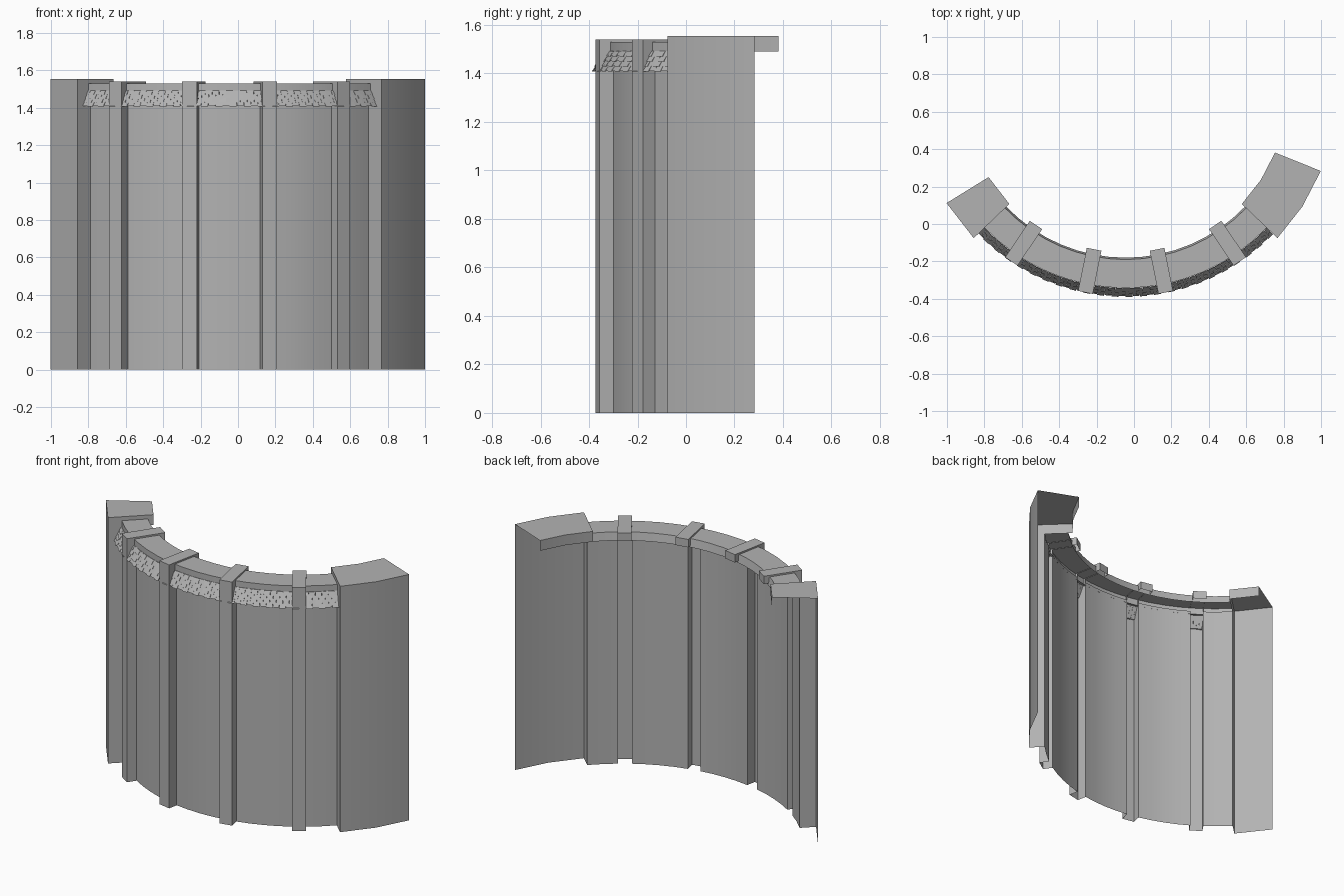
import bpy
from math import sin, cos, radians

if "Cube" in bpy.data.objects:
    bpy.data.objects.remove(bpy.data.objects["Cube"])

CX, CY = -0.045, 0.703      # centre of the curved wall in plan
R_WALL = 1.03
STEP = 11.36                # angular module in degrees
END = 46.2                  # angle where the end blocks begin

stone = bpy.data.materials.new("grey_stone")
stone.diffuse_color = (0.45, 0.45, 0.45, 1)
stone.use_nodes = True
stone.node_tree.nodes["Principled BSDF"].inputs["Base Color"].default_value = stone.diffuse_color


def pt(a, r, z, side=0.0):
    """Point at angle a (degrees from the front), radius r, shifted sideways."""
    a = radians(a)
    return (CX + r * sin(a) + side * cos(a), CY - r * cos(a) + side * sin(a), z)


def make(name, verts, faces, smooth=True):
    me = bpy.data.meshes.new(name)
    me.from_pydata(verts, [], faces)
    me.materials.append(stone)
    if smooth:
        me.shade_smooth()
        me.set_sharp_from_angle(angle=radians(30))
    me.update()
    ob = bpy.data.objects.new(name, me)
    bpy.context.collection.objects.link(ob)
    return ob


def skin(name, stations, profile, start_cap=None, end_cap=None):
    """Sweep an open (r, z) profile through (angle, side) stations, with optional end caps."""
    n = len(profile)
    verts = [pt(a, r, z, s) for a, s in stations for r, z in profile]
    faces = [(i * n + j, (i + 1) * n + j, (i + 1) * n + j + 1, i * n + j + 1)
             for i in range(len(stations) - 1) for j in range(n - 1)]
    for cap, (a, s), flip in ((start_cap, stations[0], True), (end_cap, stations[-1], False)):
        if cap:
            b = len(verts)
            verts += [pt(a, r, z, s) for r, z in cap]
            f = list(range(b, len(verts)))
            faces.append(f[::-1] if flip else f)
    return make(name, verts, faces)


def arc(a0, a1, n):
    return [(a0 + (a1 - a0) * i / n, 0) for i in range(n + 1)]


def shell(r_out, r_in, top, lip):
    """Full-height face with a top slab and short back lip."""
    return [(r_out, 0), (r_out, top), (r_in, top), (r_in, top - lip)]


# Wall panels between the pilasters
PIL = [-3 * STEP, -STEP, STEP, 3 * STEP]
GAP = 2.2
edges = [-END - GAP] + PIL + [END + GAP]
for i in range(5):
    a0, a1 = edges[i] + GAP, edges[i + 1] - GAP
    skin(f"wall_panel_{i}", arc(a0, a1, 4 if 0 < i < 4 else 2), [(R_WALL, 0), (R_WALL, 1.5)])

# Wall coping
skin("wall_coping", arc(-END, END, 16),
     [(R_WALL, 1.48), (1.045, 1.48), (1.045, 1.53), (0.893, 1.53), (0.883, 1.48)])

# Pilasters, open at the back, sitting over the coping
prof = shell(1.09, 0.855, 1.54, 0.05)
side = [(R_WALL, 0)] + prof + [(0.885, 1.49), (0.885, 1.527), (R_WALL, 1.527)]
for i, a in enumerate(PIL):
    skin(f"pilaster_{i}", [(a, -0.04), (a, 0.04)], prof, side, side)

# End blocks, open at the back and at their outer ends
prof = shell(1.125, 0.861, 1.555, 0.065)
side = [(R_WALL, 0)] + prof + [(R_WALL, 1.49)]
skin("left_end_block", arc(-58.3, -END, 1), prof, None, side)
skin("right_end_block", arc(END, 68.1, 2), prof, side, None)

# Sloping band of roof tiles in staggered rows
verts, faces = [], []
ROWS, COUNT = 4, 46
R0, R1, Z0, Z1 = 1.083, 1.045, 1.41, 1.493
w = 2 * END / COUNT
for row in range(ROWS):
    t0, t1 = row / ROWS, (row + 1) / ROWS
    ra, rb = R0 + (R1 - R0) * t0, R0 + (R1 - R0) * t1
    za, zb = Z0 + (Z1 - Z0) * t0, Z0 + (Z1 - Z0) * t1
    for k in range(COUNT + row % 2):
        a0 = max(-END, -END + (k - 0.5 * (row % 2)) * w)
        a1 = min(END, -END + (k + 1 - 0.5 * (row % 2)) * w)
        lift = 0.010 if k % 2 else 0.006
        drop = 0.003 if k % 2 else 0
        b = len(verts)
        for a in (a0 + 0.03, a1 - 0.03):
            verts += [pt(a, ra, za), pt(a, ra + lift, za - drop), pt(a, rb + 0.002, zb), pt(a, rb, zb)]
        faces += [(b + j, b + 4 + j, b + 4 + (j + 1) % 4, b + (j + 1) % 4) for j in range(4)]
        faces += [(b + 3, b + 2, b + 1, b), (b + 4, b + 5, b + 6, b + 7)]
make("roof_tiles", verts, faces, smooth=False)
